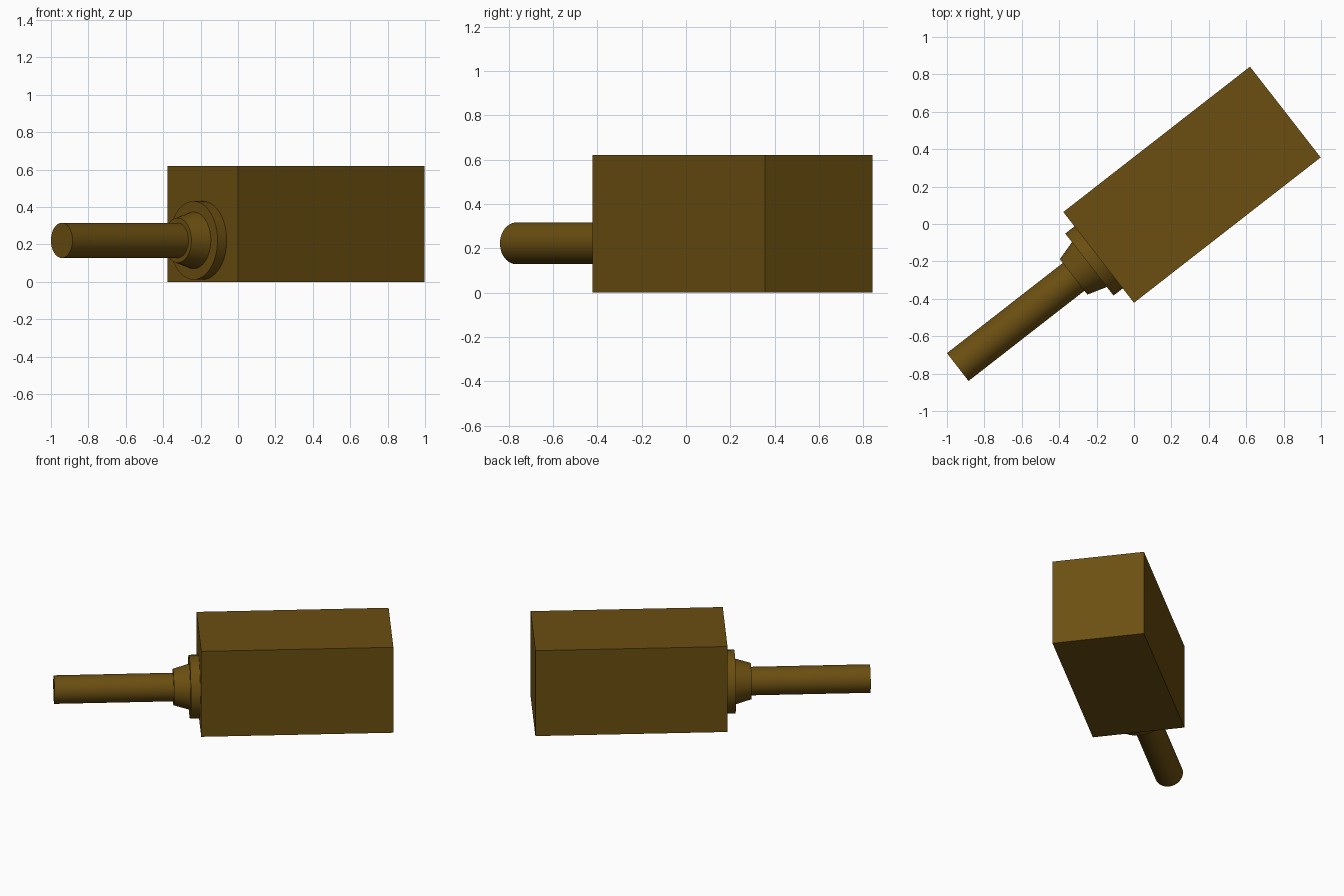
import bpy
import math
from mathutils import Vector

cube = bpy.data.objects.get("Cube")
if cube:
    bpy.data.objects.remove(cube, do_unlink=True)

ANGLE = math.radians(37.9)
AXIS = Vector((math.cos(ANGLE), math.sin(ANGLE), 0))
CENTRE = Vector((0.31, 0.21, 0))
SHAFT_Z = 0.222

brown = bpy.data.materials.new("dark golden brown")
colour = (0.147, 0.077, 0.0055, 1)
brown.diffuse_color = colour
brown.use_nodes = True
bsdf = next(n for n in brown.node_tree.nodes if n.type == "BSDF_PRINCIPLED")
bsdf.inputs["Base Color"].default_value = colour


def turned_part(name, start, end, r_start, r_end):
    """Round part along the axis; start and end are distances from the body centre."""
    place = CENTRE - AXIS * (start + end) / 2 + Vector((0, 0, SHAFT_Z))
    bpy.ops.mesh.primitive_cone_add(
        vertices=48, radius1=r_start, radius2=r_end, depth=end - start,
        location=place, rotation=(0, -math.pi / 2, ANGLE))
    obj = bpy.context.object
    obj.name = name
    obj.data.materials.append(brown)
    bpy.ops.object.shade_smooth_by_angle(angle=math.radians(30))
    return obj


# Rectangular body
bpy.ops.mesh.primitive_cube_add(size=1, location=CENTRE + Vector((0, 0, 0.31)),
                                rotation=(0, 0, ANGLE))
body = bpy.context.object
body.name = "body"
body.scale = (1.265, 0.615, 0.62)
bpy.ops.object.transform_apply(location=False, rotation=False, scale=True)
body.data.materials.append(brown)

# Flange, tapered collar and shaft, each seated slightly into the part behind it
turned_part("flange", 0.61, 0.695, 0.21, 0.21)
turned_part("tapered_collar", 0.694, 0.802, 0.152, 0.12)
turned_part("shaft", 0.78, 1.587, 0.094, 0.094)
